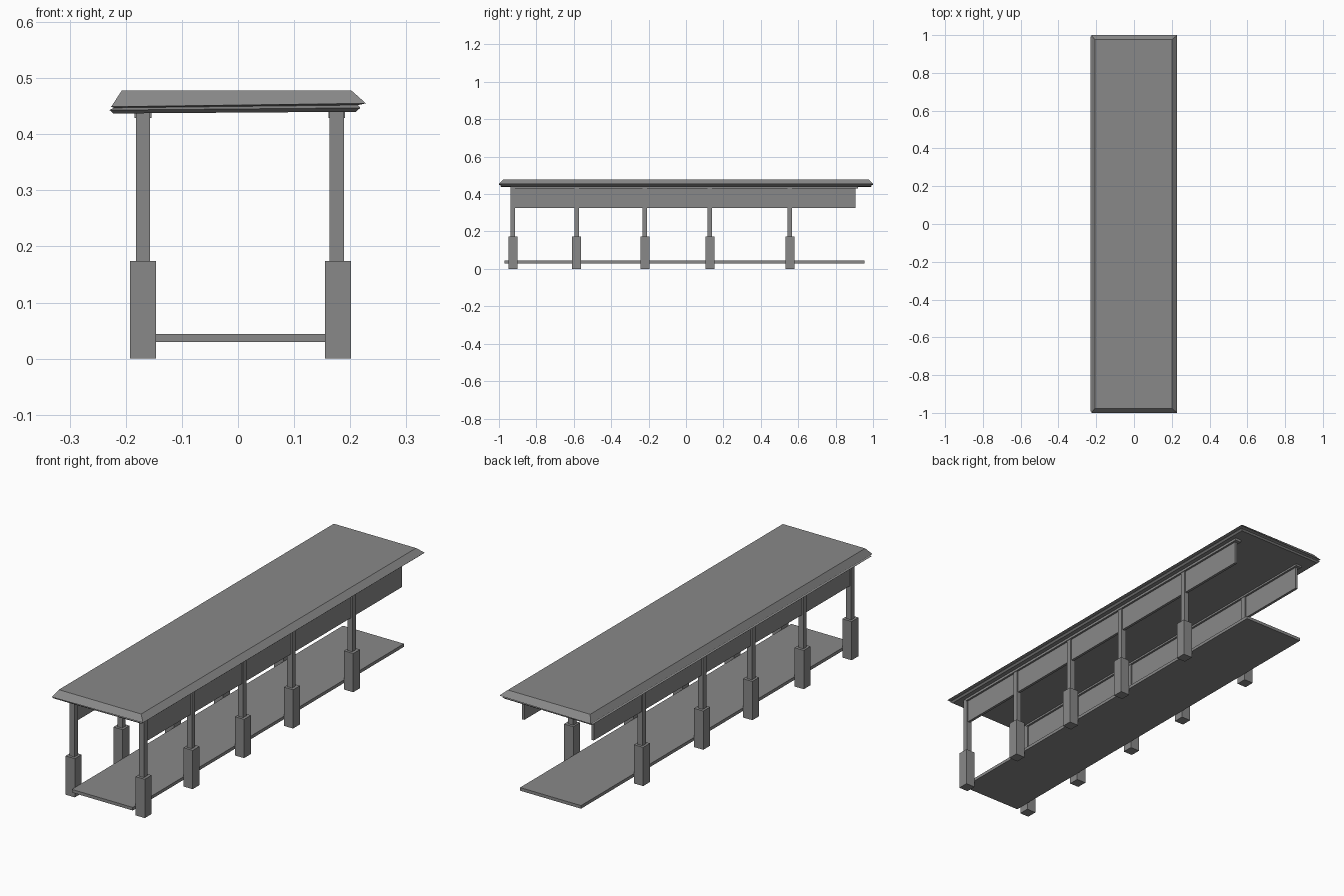
import bpy
import bmesh

cube = bpy.data.objects.get("Cube")
if cube:
    bpy.data.objects.remove(cube, do_unlink=True)

grey = bpy.data.materials.new("plain grey")
grey.use_nodes = True
GREY = (0.25, 0.25, 0.25, 1)
grey.diffuse_color = GREY
grey.node_tree.nodes["Principled BSDF"].inputs["Base Color"].default_value = GREY


def loft(name, rings):
    """Closed solid through rectangles given as (x0, x1, y0, y1, z at x0, z at x1)."""
    bm = bmesh.new()
    loops = []
    for x0, x1, y0, y1, z0, z1 in rings:
        corners = ((x0, y0, z0), (x1, y0, z1), (x1, y1, z1), (x0, y1, z0))
        loops.append([bm.verts.new(c) for c in corners])
    bm.faces.new(loops[0])
    bm.faces.new(loops[-1])
    for low, high in zip(loops, loops[1:]):
        for i in range(4):
            j = (i + 1) % 4
            bm.faces.new((low[i], low[j], high[j], high[i]))
    bmesh.ops.recalc_face_normals(bm, faces=bm.faces)
    mesh = bpy.data.meshes.new(name)
    bm.to_mesh(mesh)
    bm.free()
    mesh.materials.append(grey)
    obj = bpy.data.objects.new(name, mesh)
    bpy.context.scene.collection.objects.link(obj)
    return obj


def box(name, x, y, z):
    return loft(name, [(*x, *y, z[0], z[0]), (*x, *y, z[1], z[1])])


def span(centre, width):
    return centre - width / 2, centre + width / 2


# Roof: slightly tilted lower tier, overhanging brim and bevelled flat top
loft("roof", [
    (-0.222, 0.210, -0.985, 0.985, 0.437, 0.440),
    (-0.229, 0.218, -0.993, 0.993, 0.443, 0.447),
    (-0.221, 0.214, -0.985, 0.985, 0.447, 0.452),
    (-0.226, 0.228, -1.0, 1.0, 0.449, 0.455),
    (-0.207, 0.202, -0.976, 0.976, 0.478, 0.478),
])

# Floor deck between the two rows of pillars
box("floor", (-0.147, 0.156), (-0.97, 0.955), (0.03, 0.044))

# Each side: a row of pillars, a hanging panel and the rail it hangs from
PILLAR_Y = (-0.925, -0.585, -0.22, 0.128, 0.555)
for side, base_x, post_x in (("right", -0.1695, -0.1695), ("left", 0.178, 0.176)):
    for n, y in enumerate(PILLAR_Y, 1):
        box(f"{side}_pillar_base_{n}", span(base_x, 0.046), span(y, 0.048), (0, 0.174))
        box(f"{side}_post_{n}", span(post_x, 0.025), span(y, 0.024), (0.174, 0.44))
    box(f"{side}_hanging_panel", span(post_x, 0.012), (-0.915, 0.905), (0.325, 0.432))
    box(f"{side}_top_rail", span(post_x, 0.03), (-0.92, 0.92), (0.429, 0.44))
